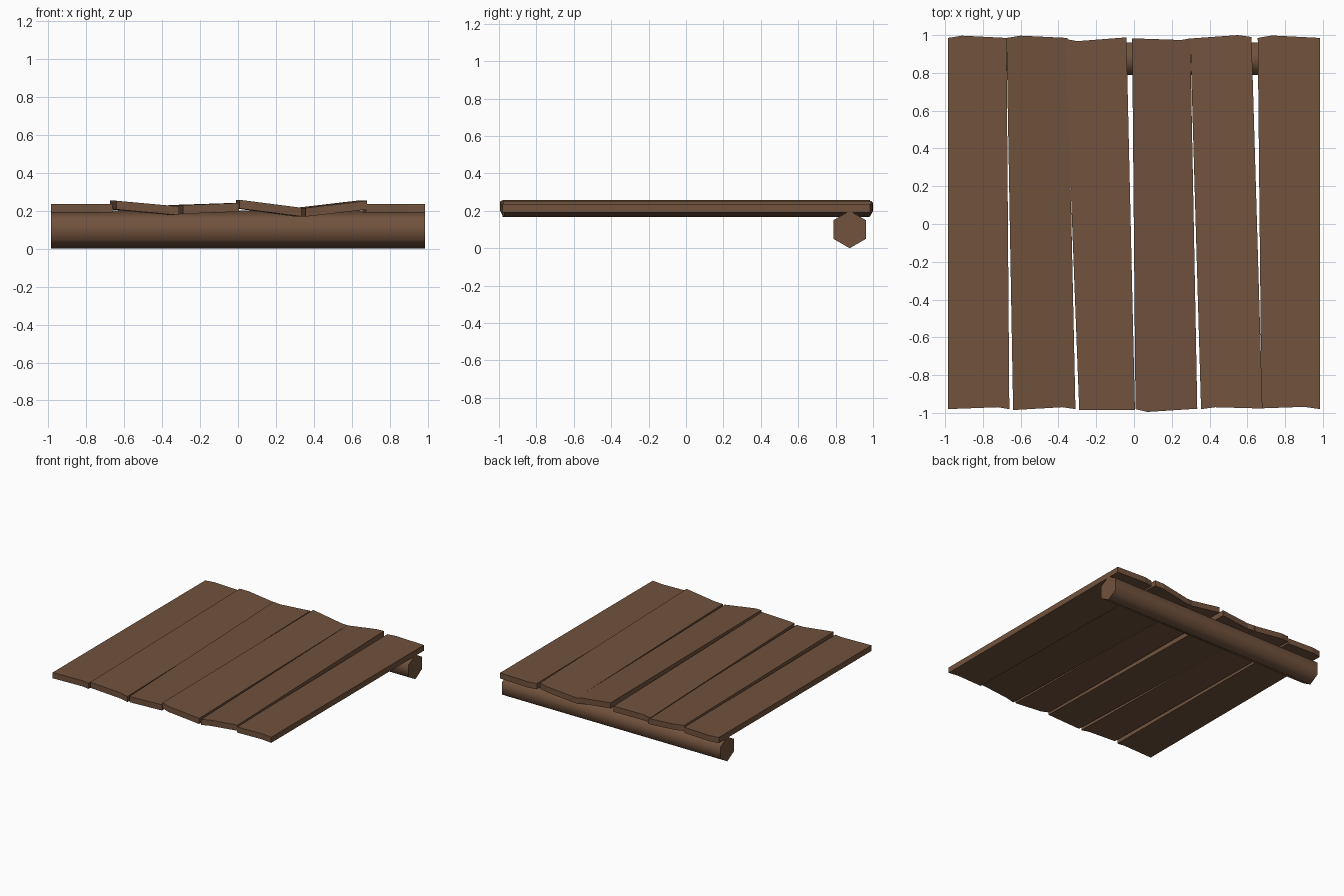
import bpy, bmesh, math

if "Cube" in bpy.data.objects:
    bpy.data.objects.remove(bpy.data.objects["Cube"])

wood = bpy.data.materials.new("brown wood")
wood.diffuse_color = (0.165, 0.085, 0.047, 1)
wood.use_nodes = True
wood.node_tree.nodes["Principled BSDF"].inputs["Base Color"].default_value = wood.diffuse_color
THICK = 0.046


def make_object(name, bm):
    bmesh.ops.recalc_face_normals(bm, faces=bm.faces)
    mesh = bpy.data.meshes.new(name)
    bm.to_mesh(mesh)
    bm.free()
    mesh.materials.append(wood)
    ob = bpy.data.objects.new(name, mesh)
    bpy.context.collection.objects.link(ob)
    return ob


def plank(name, front, back, z_left, z_right):
    """Board with chipped ends; each end is a left, middle and right point."""
    bm = bmesh.new()
    outline = front + back[::-1]

    def height(p, row):
        t = (p[0] - row[0][0]) / (row[2][0] - row[0][0])
        return z_left + (z_right - z_left) * t

    tops = [height(p, front) for p in front] + [height(p, back) for p in back[::-1]]
    top = [bm.verts.new((x, y, z)) for (x, y), z in zip(outline, tops)]
    low = [bm.verts.new((x, y, z - THICK)) for (x, y), z in zip(outline, tops)]
    # two strips of quads on top and underneath
    for v in (top, low):
        bm.faces.new((v[0], v[1], v[4], v[5]))
        bm.faces.new((v[1], v[2], v[3], v[4]))
    for i in range(6):
        j = (i + 1) % 6
        bm.faces.new((top[i], top[j], low[j], low[i]))
    make_object(name, bm)


# Deck planks: front end, back end, top height at left and right
planks = [
    ([(-.985, -.98), (-.72, -.97), (-.66, -.98)],
     [(-.985, .985), (-.91, .997), (-.675, .985)], .236, .236),
    ([(-.64, -.985), (-.38, -.97), (-.31, -.98)],
     [(-.675, .985), (-.6, .997), (-.352, .985)], .252, .222),
    ([(-.29, -.985), (-.1, -.986), (.005, -.985)],
     [(-.365, .98), (-.3, .968), (-.04, .988)], .229, .24),
    ([(.008, -.98), (.07, -.995), (.335, -.978)],
     [(-.01, .983), (.25, .974), (.298, .983)], .257, .215),
    ([(.355, -.98), (.43, -.97), (.68, -.977)],
     [(.298, .982), (.55, 1.0), (.622, .99)], .214, .252),
    ([(.675, -.976), (.9, -.968), (.985, -.98)],
     [(.655, .985), (.73, .998), (.985, .985)], .236, .236),
]
for n, p in enumerate(planks, 1):
    plank(f"plank_{n}", *p)

# Six-sided support log under the back edge
bm = bmesh.new()
rings = []
for x in (-.985, .985):
    rings.append([bm.verts.new((x, .875 + .1 * math.sin(math.tau * k / 6),
                                .1 + .1 * math.cos(math.tau * k / 6))) for k in range(6)])
for r in rings:
    bm.faces.new(r)
for i in range(6):
    j = (i + 1) % 6
    f = bm.faces.new((rings[0][i], rings[0][j], rings[1][j], rings[1][i]))
    f.smooth = True
log = make_object("support_log", bm)
bpy.context.view_layer.objects.active = log
log.select_set(True)
bpy.ops.object.shade_smooth_by_angle(angle=math.radians(65))
